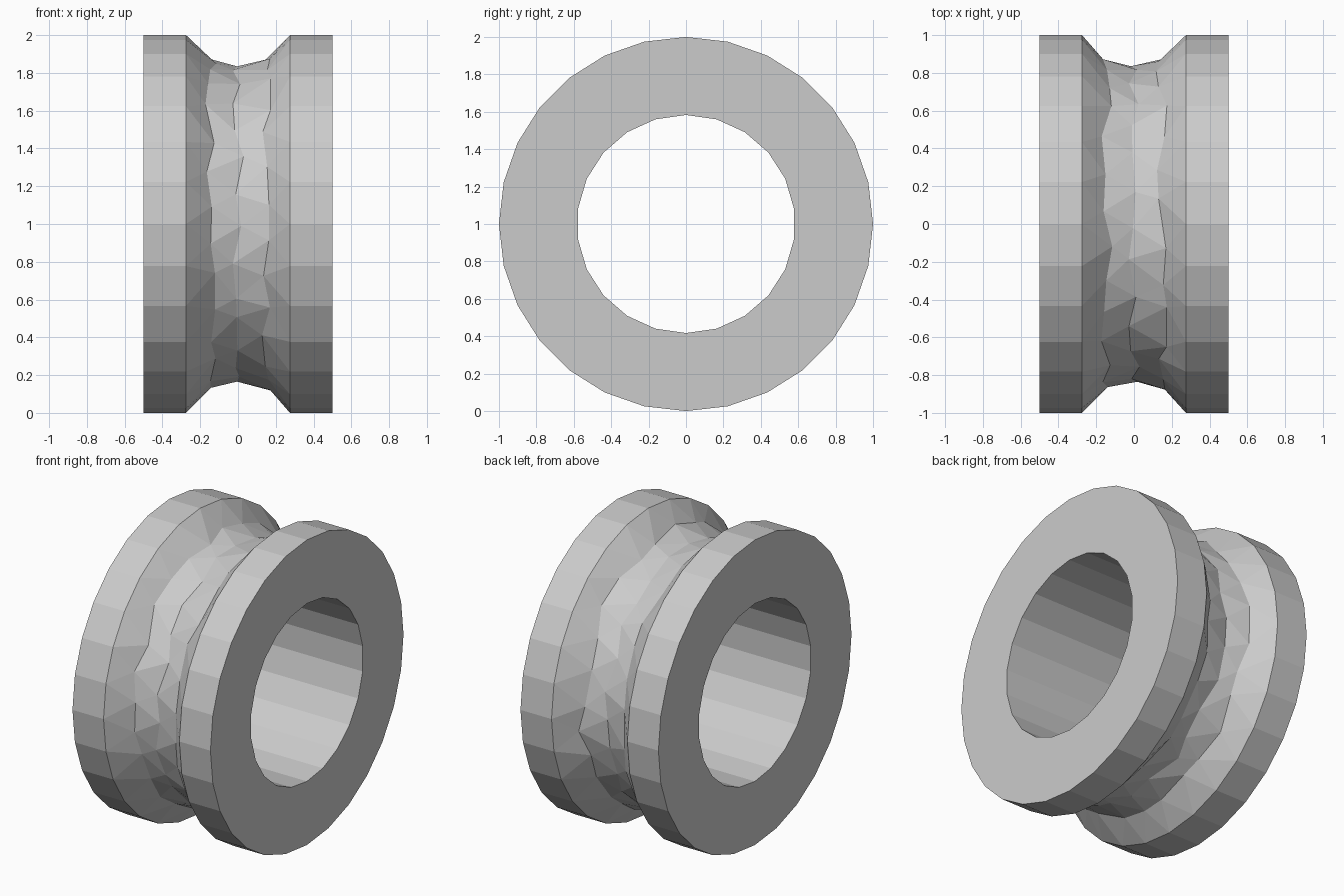
import bpy, bmesh, random
from math import sin, cos, pi, sqrt

if "Cube" in bpy.data.objects:
    bpy.data.objects.remove(bpy.data.objects["Cube"])

random.seed(4)
OUTER, BORE = 28, 22          # side counts of the rim and the bore
bm = bmesh.new()


def ring(x, r, n, shift=0.0, jitter=False):
    """Ring of vertices around the x axis, centred at z = 1."""
    verts = []
    for i in range(n):
        dx, da = 0.0, 0.0
        rr = r
        if jitter:
            dx, da = random.uniform(-.03, .03), random.uniform(-.2, .2)
            rr = groove_radius(x + dx)
        a = 2 * pi * (i + shift + da) / n
        verts.append(bm.verts.new((x + dx, rr * sin(a), 1 + rr * cos(a))))
    return verts


def groove_radius(x):
    """Circular groove cut between the two flanges."""
    return 1.147 - sqrt(0.312 ** 2 - x * x)


def quads(a, b):
    n = len(a)
    for i in range(n):
        j = (i + 1) % n
        bm.faces.new((a[i], a[j], b[j], b[i]))


def staggered(a, b, forward):
    """Triangle strip between rings offset by half a step."""
    n = len(a)
    for i in range(n):
        j = (i + 1) % n
        if forward:      # b sits half a step ahead of a
            bm.faces.new((a[i], a[j], b[i]))
            bm.faces.new((a[j], b[j], b[i]))
        else:            # a sits half a step ahead of b
            bm.faces.new((b[i], b[j], a[i]))
            bm.faces.new((b[j], a[j], a[i]))


def cap(outer, inner):
    """Flat annular end between rings with different side counts."""
    i = k = 0
    while i < OUTER or k < BORE:
        o, n = outer[i % OUTER], inner[k % BORE]
        if k == BORE or (i < OUTER and (i + .5) / OUTER <= (k + .5) / BORE):
            i += 1
            bm.faces.new((o, outer[i % OUTER], n))
        else:
            k += 1
            bm.faces.new((o, inner[k % BORE], n))


# Flanges
left_end, left_lip = ring(-.5, 1, OUTER), ring(-.275, 1, OUTER)
right_lip, right_end = ring(.275, 1, OUTER), ring(.5, 1, OUTER)
quads(left_end, left_lip)
quads(right_lip, right_end)

# Faceted groove
rings = [left_lip]
for x, s in ((-.145, .5), (0, 0), (.145, .5)):
    rings.append(ring(x, 0, OUTER, s, True))
rings.append(right_lip)
for i in range(4):
    staggered(rings[i], rings[i + 1], i % 2 == 0)

# Bore and ends
bore_l, bore_r = ring(-.5, .583, BORE), ring(.5, .583, BORE)
quads(bore_l, bore_r)
cap(left_end, bore_l)
cap(right_end, bore_r)

bmesh.ops.recalc_face_normals(bm, faces=bm.faces)
mesh = bpy.data.meshes.new("grooved_wheel")
bm.to_mesh(mesh)
bm.free()
bpy.context.collection.objects.link(bpy.data.objects.new("grooved_wheel", mesh))
